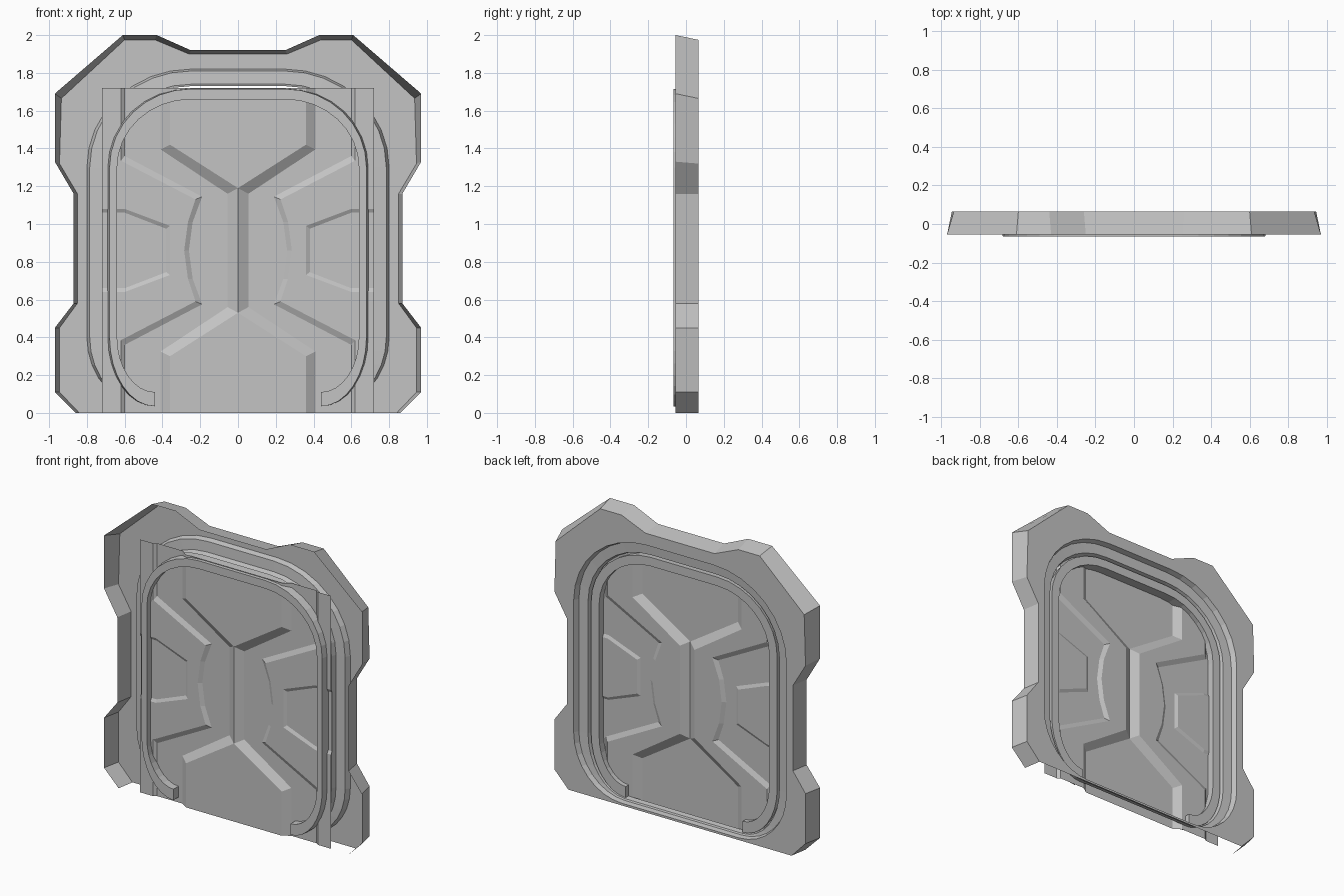
import bpy, bmesh, math

if "Cube" in bpy.data.objects:
    bpy.data.objects.remove(bpy.data.objects["Cube"], do_unlink=True)

grey = bpy.data.materials.new("plain grey")
grey.use_nodes = True
COLOUR = (0.55, 0.55, 0.55, 1)
grey.diffuse_color = COLOUR
grey.node_tree.nodes["Principled BSDF"].inputs["Base Color"].default_value = COLOUR


def finish(bm, name, facing=None):
    """Weld, orient and store the mesh; facing is the wanted y sign of its normals."""
    bmesh.ops.remove_doubles(bm, verts=bm.verts, dist=0.0005)
    bmesh.ops.recalc_face_normals(bm, faces=bm.faces)
    if facing and sum(f.normal.y * f.calc_area() for f in bm.faces) * facing < 0:
        bmesh.ops.reverse_faces(bm, faces=bm.faces)
    mesh = bpy.data.meshes.new(name)
    bm.to_mesh(mesh)
    bm.free()
    mesh.materials.append(grey)
    ob = bpy.data.objects.new(name, mesh)
    bpy.context.collection.objects.link(ob)
    return ob


def rounded(w, top, bottom, steps=8):
    """Rounded hatch outline, from the lower +x end round to the lower -x end."""
    half = []
    for cz, rz, rx, start in ((0.4, 0.4 - bottom, w - 0.44, -90), (1.3, top - 1.3, w - 0.25, 0)):
        for i in range(steps + 1):
            a = math.radians(start + 90 * i / steps)
            half.append((w - rx + rx * math.cos(a), cz + rz * math.sin(a)))
    return half + [(-x, z) for x, z in reversed(half)]


def ring(bm, points, y):
    return [bm.verts.new((x, y, z)) for x, z in points]


def skin(bm, a, b, closed=True):
    n = len(a)
    for i in range(n if closed else n - 1):
        j = (i + 1) % n
        bm.faces.new((a[i], a[j], b[j], b[i]))


def loop_edges(bm, vs):
    out = []
    for i in range(len(vs)):
        pair = (vs[i - 1], vs[i])
        out.append(bm.edges.get(pair) or bm.edges.new(pair))
    return out


# Frame: open-fronted tray with flared walls and a stepped hatch opening
FRONT, BACK = -0.055, 0.065
rim = [(.86, 0), (.97, .11), (.97, .45), (.87, .58), (.87, 1.16), (.97, 1.33),
       (.97, 1.69), (.61, 2), (.43, 2), (.25, 1.92)]
plate = [(.84, 0), (.945, .11), (.945, .45), (.85, .58), (.85, 1.16), (.945, 1.32),
         (.935, 1.665), (.60, 1.975), (.44, 1.975), (.26, 1.9)]


def both(half):
    return half + [(-x, z) for x, z in reversed(half)]


bm = bmesh.new()
outer = ring(bm, both(plate), BACK)
skin(bm, ring(bm, both(rim), FRONT), outer, closed=False)
opening = ring(bm, rounded(.80, 1.82, .015), BACK)
step = ring(bm, rounded(.785, 1.81, .02), .03)
ledge = ring(bm, rounded(.72, 1.74, .03), .025)
lip = ring(bm, rounded(.71, 1.73, .035), -.01)
for a, b in ((opening, step), (step, ledge), (ledge, lip)):
    skin(bm, a, b)
bmesh.ops.triangle_fill(bm, use_beauty=True, normal=(0, 1, 0),
                        edges=loop_edges(bm, outer) + loop_edges(bm, opening))
finish(bm, "hatch_frame", 1)

# Seal rail: open loop around the hatch, with capped lower ends
bm = bmesh.new()
section = [ring(bm, rounded(.70, 1.72, .035), .02), ring(bm, rounded(.68, 1.715, .035), -.066),
           ring(bm, rounded(.64, 1.66, .11), -.066), ring(bm, rounded(.64, 1.66, .11), .02)]
for i in range(4):
    skin(bm, section[i - 1], section[i], closed=False)
for end in (0, -1):
    bm.faces.new([s[end] for s in section])
finish(bm, "seal_rail")

# Door panel: one quarter of the embossed sheet, then mirrored in x and z
MID = 0.86
HIGH, GUTTER, SIDE, POCKET = -.045, -.012, -.027, -.017
ridge = [(0, 0), (0, .33), (.36, .56), (.36, .86)]
ridge_foot = [(.055, 0), (.055, .30), (.41, .535), (.41, .86)]
side_foot = [(.26, 0), (.24, .15), (.19, .285), (.60, .50), (.60, .86)]
side_top = [(.285, 0), (.265, .15), (.225, .27), (.62, .475), (.62, .86)]
pocket_top = [(.36, 0), (.36, .13), (.60, .22), (.72, .22)]
pocket_floor = [(.38, 0), (.38, .115), (.60, .20), (.72, .20)]


def panel_ring(points, y):
    return ring(bm, [(x, z + MID) for x, z in points], y)


bm = bmesh.new()
r, rf = panel_ring(ridge, HIGH), panel_ring(ridge_foot, GUTTER)
sf, st = panel_ring(side_foot, GUTTER), panel_ring(side_top, SIDE)
pt, pf = panel_ring(pocket_top, SIDE), panel_ring(pocket_floor, POCKET)
for a, b in ((r, rf), (sf, st), (pt, pf)):
    skin(bm, a, b, closed=False)
bm.faces.new(r[1:] + panel_ring([(0, .86)], HIGH))
bm.faces.new(rf + sf[::-1])
bm.faces.new(st + panel_ring([(.72, .86)], SIDE) + pt[::-1])
bm.faces.new(pf + panel_ring([(.72, 0)], POCKET))
for axis in (0, 2):
    copy = bmesh.ops.duplicate(bm, geom=bm.verts[:] + bm.edges[:] + bm.faces[:])["geom"]
    for v in copy:
        if isinstance(v, bmesh.types.BMVert):
            v.co[axis] = (0, 0, 2 * MID)[axis] - v.co[axis]
finish(bm, "door_panel", -1)
